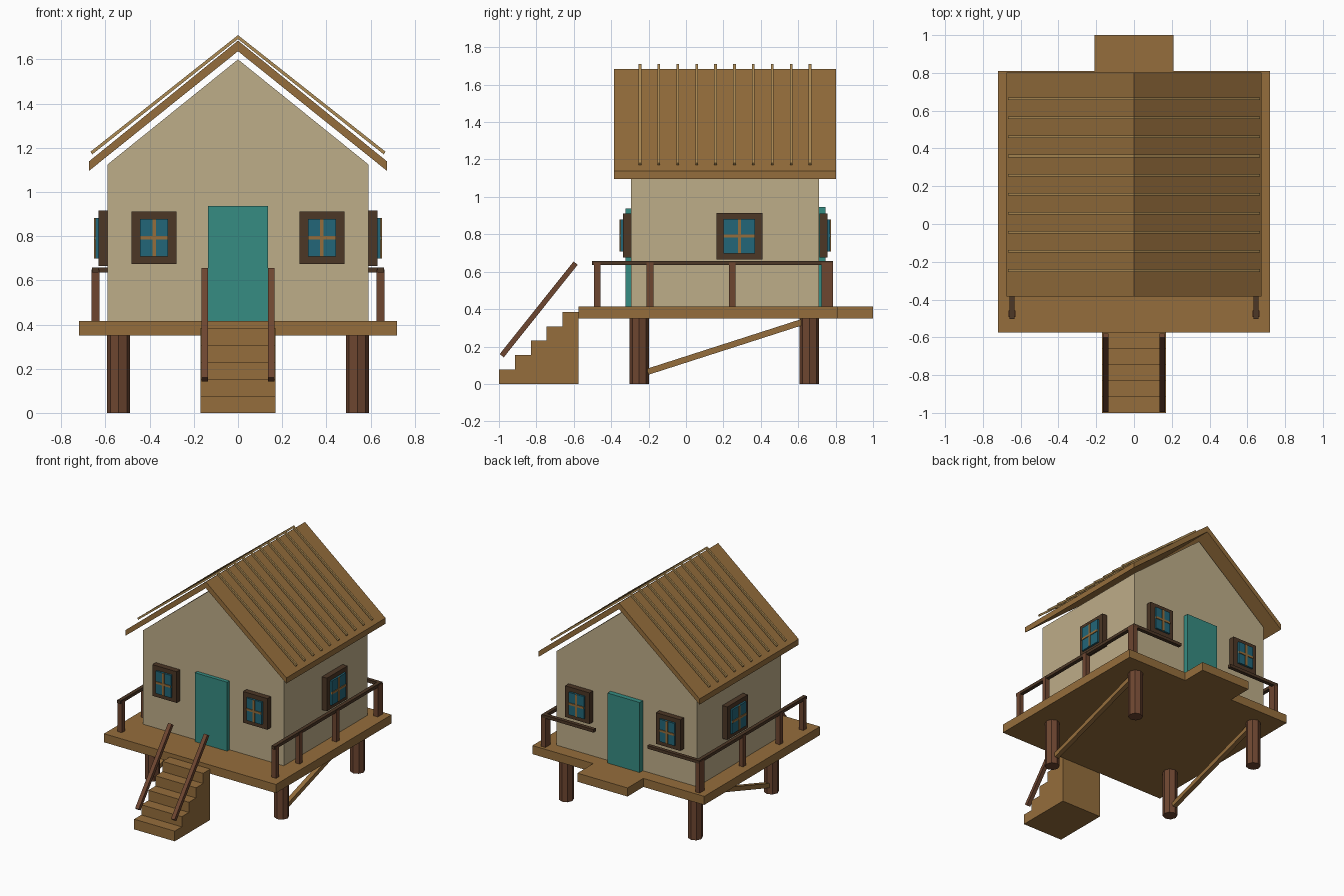
import bpy, bmesh, math
from mathutils import Matrix, Vector

cube = bpy.data.objects.get("Cube")
if cube:
    bpy.data.objects.remove(cube, do_unlink=True)


def material(name, r, g, b):
    m = bpy.data.materials.new(name)
    m.use_nodes = True
    m.diffuse_color = (r, g, b, 1)
    m.node_tree.nodes["Principled BSDF"].inputs["Base Color"].default_value = (r, g, b, 1)
    return m


PLANK = material("plank_brown", 0.30, 0.155, 0.045)
BATTEN = material("pale_wood", 0.42, 0.26, 0.09)
LOG = material("red_brown_wood", 0.155, 0.061, 0.030)
DARK = material("dark_wood", 0.072, 0.038, 0.019)
WALL = material("beige_wall", 0.515, 0.418, 0.25)
TEAL = material("teal_paint", 0.037, 0.262, 0.223)
GLASS = material("blue_glass", 0.016, 0.133, 0.188)


def finish(name, bm, mat):
    bmesh.ops.recalc_face_normals(bm, faces=bm.faces)
    mesh = bpy.data.meshes.new(name)
    bm.to_mesh(mesh)
    bm.free()
    mesh.materials.append(mat)
    ob = bpy.data.objects.new(name, mesh)
    bpy.context.collection.objects.link(ob)


def boxes(name, mat, spans, place=Matrix()):
    """One object from boxes given as ((x0, x1), (y0, y1), (z0, z1))."""
    bm = bmesh.new()
    for span in spans:
        mid = Vector([(a + b) / 2 for a, b in span])
        size = Vector([b - a for a, b in span])
        bmesh.ops.create_cube(bm, size=1, matrix=place @ Matrix.Translation(mid) @ Matrix.Diagonal(size).to_4x4())
    finish(name, bm, mat)


def prism(name, mat, points, direction):
    """Extrude a flat outline along a direction."""
    bm = bmesh.new()
    face = bm.faces.new([bm.verts.new(p) for p in points])
    new = bmesh.ops.extrude_face_region(bm, geom=[face], use_keep_orig=True)["geom"]
    bmesh.ops.translate(bm, vec=direction, verts=[v for v in new if isinstance(v, bmesh.types.BMVert)])
    finish(name, bm, mat)


def beam(name, mat, x, start, end, width, depth):
    """Square bar in a side plane, between two (y, z) points."""
    a, b = Vector((x, *start)), Vector((x, *end))
    d = b - a
    place = Matrix.Translation(a) @ Matrix.Rotation(math.atan2(d.z, d.y), 4, 'X')
    boxes(name, mat, [((-width / 2, width / 2), (0, d.length), (-depth / 2, depth / 2))], place)


def window(name, place, w, h):
    """Framed window facing local -y, with its back on the wall."""
    gw, gh = w - 0.038, h - 0.033
    front = (-0.042, 0)
    boxes(name + "_frame", DARK, [
        ((-w, -gw), front, (-h, h)), ((gw, w), front, (-h, h)),
        ((-gw, gw), front, (gh, h)), ((-gw, gw), front, (-h, -gh))], place)
    boxes(name + "_glass", GLASS, [((-gw, gw), (-0.056, 0), (-gh, gh))], place)
    bar = (-0.061, -0.05)
    boxes(name + "_bars", PLANK, [
        ((-0.008, 0.008), bar, (-gh, gh)), ((-gw, gw), bar, (-0.008, 0.008))], place)


# Deck with back landing
deck = [(-0.72, -0.575), (0.72, -0.575), (0.72, 0.81), (0.21, 0.81),
        (0.21, 1.0), (-0.21, 1.0), (-0.21, 0.81), (-0.72, 0.81)]
prism("deck", PLANK, [(x, y, 0.35) for x, y in deck], (0, 0, 0.065))

# House body with gables
HW, Y0, Y1, FLOOR = 0.59, -0.295, 0.71, 0.415
gable = [(-HW, FLOOR), (HW, FLOOR), (HW, 1.125), (0, 1.6), (-HW, 1.125)]
prism("house_walls", WALL, [(x, Y0, z) for x, z in gable], (0, Y1 - Y0, 0))

# Roof slab and raised battens
roof = [(-0.675, 1.095), (0, 1.637), (0.675, 1.095), (0.675, 1.138), (0, 1.685), (-0.675, 1.138)]
prism("roof", PLANK, [(x, -0.385, z) for x, z in roof], (0, 1.187, 0))
rib = [(-0.668, 1.182), (-0.66, 1.17), (0, 1.692), (0.66, 1.17), (0.668, 1.182), (0, 1.71)]
for i in range(10):
    prism(f"roof_batten_{i + 1}", BATTEN, [(x, -0.253 + 0.101 * i, z) for x, z in rib], (0, 0.014, 0))

# Stilts, braces, stair rails and side railings
for side, s in (("left", 1), ("right", -1)):
    for end, y in (("front", -0.25), ("back", 0.66)):
        bm = bmesh.new()
        bmesh.ops.create_cone(bm, cap_ends=True, segments=8, radius1=0.052, radius2=0.052, depth=0.35,
                              matrix=Matrix.Translation((s * 0.54, y, 0.175)))
        finish(f"{end}_{side}_stilt", bm, LOG)
    beam(f"{side}_brace", PLANK, s * 0.54, (-0.205, 0.065), (0.635, 0.335), 0.035, 0.033)
    beam(f"{side}_stair_rail", LOG, s * 0.15, (-0.985, 0.151), (-0.59, 0.646), 0.03, 0.028)
    for i, y in enumerate((-0.475, -0.192, 0.247, 0.755)):
        half = 0.03 if i == 3 else 0.018
        boxes(f"{side}_railing_post_{i + 1}", LOG,
              [((s * 0.646 - 0.018, s * 0.646 + 0.018), (y - half, y + half), (FLOOR, 0.65))])
    boxes(f"{side}_top_rail", DARK, [((s * 0.646 - 0.014, s * 0.646 + 0.014), (-0.503, 0.785), (0.635, 0.658))])
    a, b = sorted((s * 0.225, s * 0.66))
    boxes(f"back_{side}_top_rail", DARK, [((a, b), (0.757, 0.785), (0.635, 0.658))])

# Solid staircase
steps = [(-0.575, 0)]
for i in range(5):
    y = -1 + 0.085 * i
    steps += [(y, 0.077 * i), (y, 0.077 * (i + 1))]
steps.append((-0.575, 0.385))
prism("stairs", PLANK, [(-0.17, y, z) for y, z in steps], (0.34, 0, 0))

# Doors
boxes("front_door", TEAL, [((-0.135, 0.135), (Y0 - 0.028, Y0), (FLOOR, 0.937))])
boxes("back_door", TEAL, [((-0.135, 0.135), (Y1, Y1 + 0.037), (FLOOR, 0.945))])

# Windows
for side, s in (("left", 1), ("right", -1)):
    window(f"front_{side}_window", Matrix.Translation((s * 0.38, Y0, 0.793)), 0.102, 0.118)
    window(f"back_{side}_window",
           Matrix.Translation((s * 0.38, Y1 + 0.005, 0.793)) @ Matrix.Rotation(math.pi, 4, 'Z'), 0.102, 0.118)
    window(f"{side}_window",
           Matrix.Translation((s * HW, 0.285, 0.79)) @ Matrix.Rotation(s * math.pi / 2, 4, 'Z'), 0.123, 0.125)
